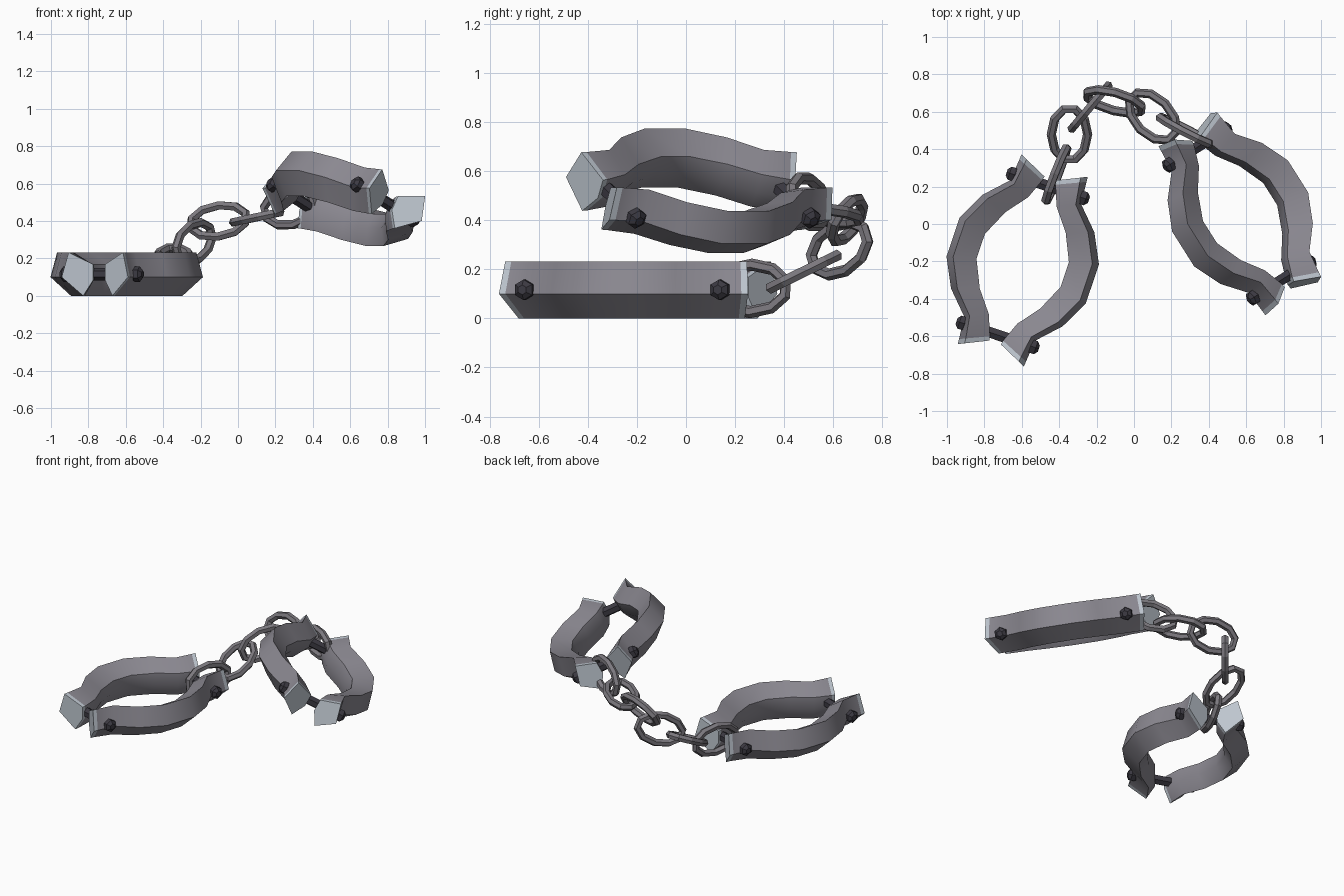
import bpy, bmesh, math
from mathutils import Vector, Matrix

if "Cube" in bpy.data.objects:
    bpy.data.objects.remove(bpy.data.objects["Cube"])


def material(name, col):
    m = bpy.data.materials.new(name)
    m.diffuse_color = (*col, 1)
    m.use_nodes = True
    m.node_tree.nodes["Principled BSDF"].inputs["Base Color"].default_value = m.diffuse_color
    return m


IRON = material("grey_iron", (0.26, 0.25, 0.285))
EDGE = material("pale_worn_edge", (0.52, 0.57, 0.63))
BOLT = material("dark_bolt", (0.045, 0.042, 0.055))
CHAIN = material("chain_steel", (0.20, 0.19, 0.21))


def finish(name, bm, mats, mat, smooth=None):
    bmesh.ops.recalc_face_normals(bm, faces=bm.faces)
    me = bpy.data.meshes.new(name)
    bm.to_mesh(me)
    bm.free()
    for m in mats:
        me.materials.append(m)
    ob = bpy.data.objects.new(name, me)
    bpy.context.collection.objects.link(ob)
    ob.matrix_world = mat
    if smooth:
        bpy.ops.object.select_all(action='DESELECT')
        bpy.context.view_layer.objects.active = ob
        ob.select_set(True)
        bpy.ops.object.shade_smooth_by_angle(angle=math.radians(smooth))
    return ob


def bridge(bm, rings, closed):
    faces = []
    n = len(rings[0])
    for i in range(len(rings) if closed else len(rings) - 1):
        a, b = rings[i], rings[(i + 1) % len(rings)]
        for k in range(n):
            f = bm.faces.new((a[k], a[(k + 1) % n], b[(k + 1) % n], b[k]))
            f.material_index = 0
            faces.append((i, f))
    return faces


# half cuff: outer and inner outlines from the flared tip to the middle
OUTER = [(.187, .535), (.189, .507), (.20, .385), (.315, .265), (.393, .11)]
INNER = [(.033, .463), (.037, .44), (.08, .33), (.17, .215), (.237, .07)]
# five sided section: fraction of thickness, height
SECTION = [(0, .085), (0, .168), (.78, .232), (1, .10), (.32, 0)]
MID = .116


def half_cuff(name, side, mat):
    pairs = list(zip(OUTER, INNER))
    pairs += [((o[0], -o[1]), (i[0], -i[1])) for o, i in reversed(pairs)]
    bm = bmesh.new()
    rings = []
    for o, i in pairs:
        o, i = Vector(o), Vector(i)
        ring = []
        for t, z in SECTION:
            p = i.lerp(o, t)
            ring.append(bm.verts.new((side * p.x, p.y, z - MID)))
        rings.append(ring)
    last = len(rings) - 2
    for i, f in bridge(bm, rings, False):
        if i in (0, last):
            f.material_index = 1
    for r in (rings[0], rings[-1]):
        bm.faces.new(r).material_index = 1
    finish(name, bm, [IRON, EDGE], mat, 36)


# bolt with a faceted head at both ends, turned around the x axis
BOLT_PROFILE = [(-.232, .02), (-.215, .042), (-.19, .042), (-.175, .033),
                (.175, .033), (.19, .042), (.215, .042), (.232, .02)]


def bolt(name, v, mat):
    bm = bmesh.new()
    rings = []
    for x, r in BOLT_PROFILE:
        rings.append([bm.verts.new((x, v + r * math.cos((k + .5) * math.tau / 6),
                                    r * math.sin((k + .5) * math.tau / 6))) for k in range(6)])
    bridge(bm, rings, False)
    bm.faces.new(rings[0])
    bm.faces.new(rings[-1])
    finish(name, bm, [BOLT], mat)


def shackle(name, mat):
    half_cuff(name + "_cuff_half_a", -1, mat)
    half_cuff(name + "_cuff_half_b", 1, mat)
    bolt(name + "_bolt_near", -.42, mat)
    bolt(name + "_bolt_far", .42, mat)


shackle("left", Matrix.Translation((-.595, -.195, MID)) @ Matrix.Rotation(math.radians(-18.6), 4, 'Z'))
shackle("right", Matrix.Translation((.563, .056, .502)) @ Matrix.Rotation(math.radians(32.3), 4, 'Z')
        @ Matrix.Rotation(math.radians(27.8), 4, 'Y'))


# chain link: faceted oval loop with a six sided tube
def link(name, centre, along, normal, a=.157, b=.097, tube=.025, sides=10):
    x = Vector(along).normalized()
    z = Vector(normal)
    z = (z - x * z.dot(x)).normalized()
    y = z.cross(x)
    mat = Matrix.Translation(centre) @ Matrix((x, y, z)).transposed().to_4x4()
    bm = bmesh.new()
    rings = []
    for k in range(sides):
        t = (k + .5) * math.tau / sides
        p = Vector((a * math.cos(t), b * math.sin(t), 0))
        d = Vector((b * math.cos(t), a * math.sin(t), 0)).normalized()
        ring = []
        for j in range(6):
            q = j * math.tau / 6
            ring.append(bm.verts.new(p + d * tube * math.cos(q) + Vector((0, 0, tube * math.sin(q)))))
        rings.append(ring)
    bridge(bm, rings, True)
    finish(name, bm, [CHAIN], mat)


LINKS = [
    ((-.415, .265, .122), (.36, .93, 0), (.93, -.36, .1)),
    ((-.345, .48, .19), (0, .9, .44), (0, -.44, .9)),
    ((-.235, .625, .285), (.6, .71, .37), (.76, -.64, 0)),
    ((-.105, .655, .40), (.96, -.25, .10), (-.1, -.85, .5)),
    ((.10, .575, .42), (.7, -.7, .15), (-.2, 0, .98)),
    ((.275, .50, .475), (.85, -.45, .2), (.45, .88, .1)),
]
for i, (c, d, n) in enumerate(LINKS):
    link(f"chain_link_{i + 1}", c, d, n)
